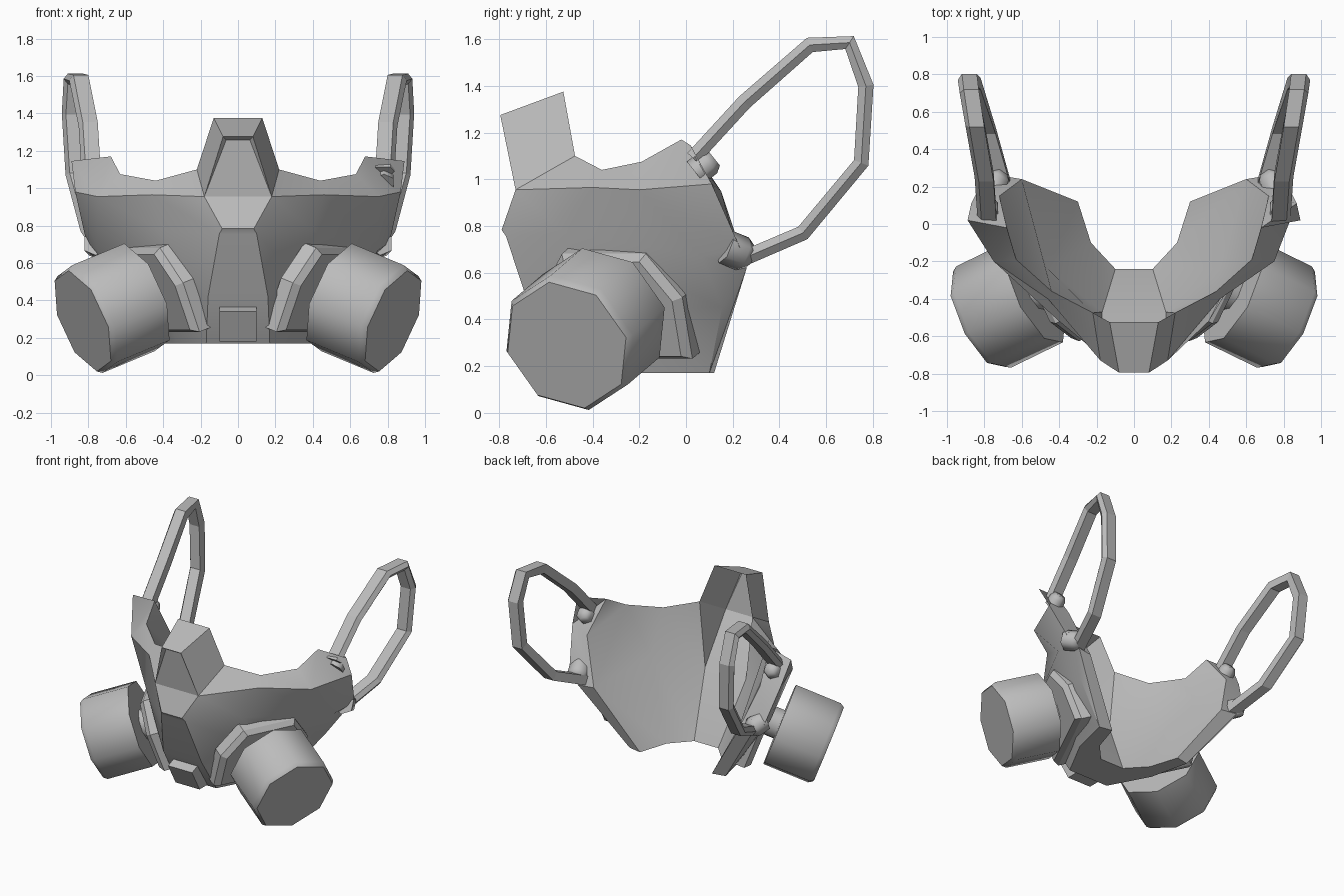
import bpy, bmesh, math
from mathutils import Vector

cube = bpy.data.objects.get("Cube")
if cube:
    bpy.data.objects.remove(cube, do_unlink=True)

grey = bpy.data.materials.new("matte_grey")
grey.use_nodes = True
grey.diffuse_color = (0.5, 0.5, 0.5, 1)
grey.node_tree.nodes["Principled BSDF"].inputs["Base Color"].default_value = (0.5, 0.5, 0.5, 1)


def finish(bm, name, angle):
    """Turn a bmesh into a shaded object."""
    bmesh.ops.recalc_face_normals(bm, faces=bm.faces)
    mesh = bpy.data.meshes.new(name)
    bm.to_mesh(mesh)
    bm.free()
    mesh.materials.append(grey)
    obj = bpy.data.objects.new(name, mesh)
    bpy.context.collection.objects.link(obj)
    if angle:
        bpy.ops.object.select_all(action='DESELECT')
        obj.select_set(True)
        bpy.context.view_layer.objects.active = obj
        bpy.ops.object.shade_smooth_by_angle(angle=math.radians(angle))


def loft(name, rings, side=1, angle=0):
    """Skin a list of equal point rings and cap both ends."""
    bm = bmesh.new()
    loops = [[bm.verts.new((p[0] * side, p[1], p[2])) for p in ring] for ring in rings]
    n = len(loops[0])
    for a, b in zip(loops, loops[1:]):
        for i in range(n):
            j = (i + 1) % n
            bm.faces.new((a[i], a[j], b[j], b[i]))
    bm.faces.new(loops[0])
    bm.faces.new(loops[-1])
    finish(bm, name, angle)


# Mask body: named points on one half, mirrored across x
points = {
    # nose block and upper rim
    "nose_f": (.08, -.795, 1.275), "nose_b": (.13, -.525, 1.375),
    "rim0": (.22, -.475, 1.10), "rim1": (.44, -.36, 1.04),
    "rim2": (.63, -.19, 1.075), "rim3": (.68, -.02, 1.17),
    # outer rows, from the brow crease down to the chin
    "brow0": (.18, -.73, .93), "brow1": (.46, -.40, .965), "brow2": (.75, -.20, .955),
    "mid0": (.10, -.77, .755), "mid1": (.40, -.52, .77), "mid2": (.75, .065, .67),
    "low0": (.16, -.66, .42), "low1": (.40, -.28, .45), "low2": (.62, .155, .45),
    "base0": (.17, -.50, .17), "base1": (.33, -.20, .17), "base2": (.40, .10, .17),
    # flared ear edge
    "ear0": (.89, .02, 1.145), "ear1": (.87, .11, .98),
    "ear2": (.81, .23, .71), "ear3": (.72, .26, .62),
    # inner lining
    "in0": (.17, -.47, .62), "in1": (.46, -.24, .72), "in2": (.60, .24, .62),
    "in_ear": (.72, .15, .95),
    "foot0": (.10, -.24, .17), "foot1": (.23, -.10, .17), "foot2": (.30, .12, .17),
}
bm = bmesh.new()
halves = [{k: bm.verts.new((x * s, y, z)) for k, (x, y, z) in points.items()} for s in (1, -1)]


def patch(*names):
    """Add a face and its mirror image."""
    bm.faces.new([halves[0][k] for k in names])
    bm.faces.new([halves[1][k] for k in reversed(names)])


def strip(a, b):
    """Add a face that spans the centre line."""
    return bm.faces.new((halves[0][a], halves[1][a], halves[1][b], halves[0][b]))


# Cheeks: a closed loop of rows down the outside and up the lining
rows = ("rim", "brow", "mid", "low", "base", "foot", "in")
for upper, lower in zip(rows, rows[1:] + rows[:1]):
    for i in "01":
        j = str(int(i) + 1)
        patch(upper + i, upper + j, lower + j, lower + i)

# Ear flares, outside
patch("rim2", "rim3", "brow2")
patch("rim3", "ear0", "ear1", "brow2")
patch("brow2", "ear1", "ear2", "mid2")
patch("mid2", "ear2", "ear3", "low2")
patch("low2", "ear3", "base2")
# Ear flares, back edge and lining
patch("rim3", "ear0", "ear1", "in_ear")
patch("ear1", "ear2", "in2", "in_ear")
patch("ear2", "ear3", "in2")
patch("ear3", "base2", "foot2", "in2")
patch("rim2", "rim3", "in_ear")
patch("rim2", "in_ear", "in2")

# Nose block and centre band
patch("rim0", "nose_b", "nose_f", "brow0")
patch("rim0", "in0", "brow0")
strip("nose_b", "nose_f")
strip("in0", "brow0")
for upper, lower in zip(rows[2:], rows[3:]):
    strip(upper + "0", lower + "0")

# Recessed panel on the nose block
pane = [strip("nose_f", "brow0"), strip("brow0", "mid0")]
bmesh.ops.recalc_face_normals(bm, faces=bm.faces)
bm.normal_update()
if pane[0].normal.y > 0:
    bmesh.ops.reverse_faces(bm, faces=bm.faces)
bmesh.ops.inset_region(bm, faces=pane, thickness=.028, depth=-.025)
finish(bm, "mask_body", 32)

# Chin vent
vent = [(-.60, .375), (-.69, .34), (-.60, .18), (-.48, .18)]
loft("chin_vent", [[(x, y, z) for y, z in vent] for x in (-.1, .1)])

# Filter frame: axis points outward, forward and down
axis = Vector((.84, -.41, -.35)).normalized()
across = Vector((.44, .90, 0)).normalized()
up = across.cross(axis).normalized()
if up.z < 0:
    up.negate()
hub = Vector((.83, -.51, .29))


def ring(radius, depth):
    """Octagon around the filter axis."""
    angles = [math.radians(7 + 45 * i) for i in range(8)]
    return [hub - axis * depth + radius * (across * math.cos(a) + up * math.sin(a)) for a in angles]


gasket = [(-.34, -.24), (.34, -.24), (.34, .04), (.2, .24), (-.2, .24), (-.34, .04)]


def gasket_ring(scale, depth):
    return [hub - axis * depth + (across * u + up * w) * scale for u, w in gasket]


# Strap path and cross-section (ridged on the outer side)
path = [Vector(p) for p in (
    (.785, .03, 1.09), (.80, .25, 1.33), (.85, .53, 1.575), (.88, .70, 1.585),
    (.89, .77, 1.40), (.87, .75, 1.07), (.79, .50, .77), (.71, .22, .65))]
section = [(-.05, -.033), (.03, -.033), (.052, 0), (.03, .033), (-.05, .033)]


def strap_rings():
    rings = []
    for i, p in enumerate(path):
        before = (p - path[max(i - 1, 0)]).normalized()
        after = (path[min(i + 1, len(path) - 1)] - p).normalized()
        t = before + after
        normal = Vector((0, -t.z, t.y)).normalized()
        rings.append([p + Vector((a, 0, 0)) + normal * b for a, b in section])
    return rings


def lug(centre, size, direction, length):
    """Tapered six-sided strap anchor."""
    d = Vector(direction).normalized()
    u = d.cross(Vector((1, 0, 0))).normalized()
    v = d.cross(u)
    angles = [math.tau * k / 6 for k in range(6)]
    return [[Vector(centre) + d * length * t + size * r * (u * math.cos(a) + v * math.sin(a))
             for a in angles] for t, r in ((-.5, 1), (.2, 1), (.5, .7))]


for side, label in ((1, "left"), (-1, "right")):
    loft(label + "_filter", [ring(.31, .36), ring(.31, .03), ring(.29, 0)], side, 50)
    loft(label + "_filter_pipe", [ring(.11, .50), ring(.11, .34)], side, 50)
    loft(label + "_gasket", [gasket_ring(1, .55), gasket_ring(1, .475), gasket_ring(.9, .44)], side)
    loft(label + "_strap", strap_rings(), side)
    loft(label + "_lower_lug", lug((.74, .22, .69), .075, (-.2, .5, -.2), .12), side, 65)
    loft(label + "_upper_lug", lug((.78, .08, 1.06), .06, (0, .5, .4), .1), side, 65)
